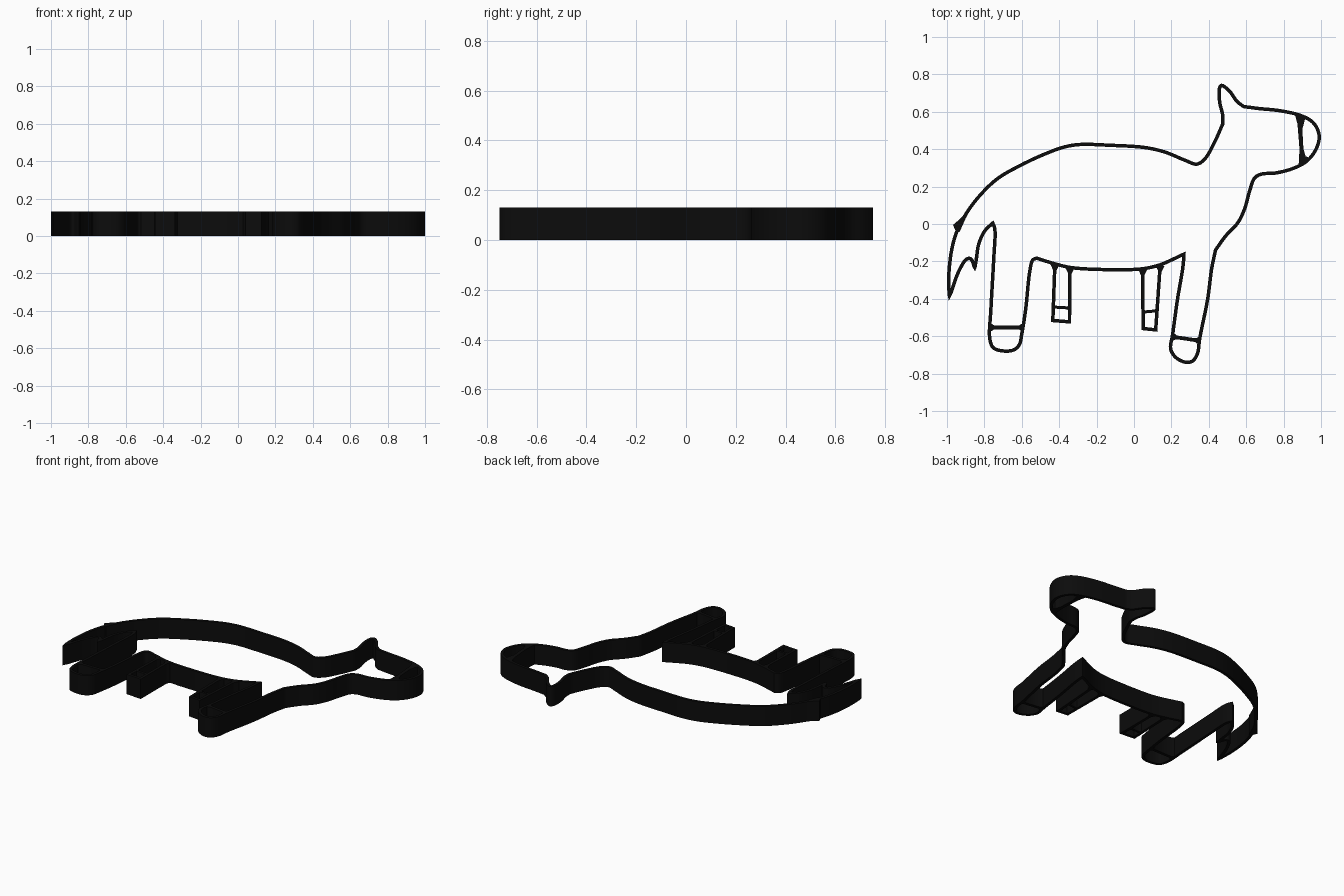
import bpy, bmesh, math
from mathutils import Vector

if "Cube" in bpy.data.objects:
    bpy.data.objects.remove(bpy.data.objects["Cube"])

H = 0.13      # wall height
W = 0.0185    # wall thickness

black = bpy.data.materials.new("black plastic")
black.diffuse_color = (0.0035, 0.0035, 0.0035, 1)
black.use_nodes = True
black.node_tree.nodes["Principled BSDF"].inputs["Base Color"].default_value = black.diffuse_color


def finish(name, bm):
    bmesh.ops.recalc_face_normals(bm, faces=bm.faces)
    me = bpy.data.meshes.new(name)
    bm.to_mesh(me)
    bm.free()
    me.materials.append(black)
    ob = bpy.data.objects.new(name, me)
    bpy.context.collection.objects.link(ob)
    bpy.ops.object.select_all(action='DESELECT')
    ob.select_set(True)
    bpy.context.view_layer.objects.active = ob
    bpy.ops.object.shade_smooth_by_angle(angle=math.radians(35))
    return ob


def smooth(points, steps=6):
    """Centripetal Catmull-Rom curve through the points, without the last one."""
    p = [Vector(q) for q in points]
    p = [2 * p[0] - p[1]] + p + [2 * p[-1] - p[-2]]
    out = []
    for a, b, c, d in zip(p, p[1:], p[2:], p[3:]):
        t1 = (b - a).length ** 0.5
        t2 = t1 + (c - b).length ** 0.5
        t3 = t2 + (d - c).length ** 0.5
        for i in range(steps):
            t = t1 + (t2 - t1) * i / steps
            e = a.lerp(b, t / t1)
            f = b.lerp(c, (t - t1) / (t2 - t1))
            g = c.lerp(d, (t - t2) / (t3 - t2))
            out.append(e.lerp(f, t / t2).lerp(f.lerp(g, (t - t1) / (t3 - t1)),
                                             (t - t1) / (t2 - t1)))
    return out


def wall(name, path, closed=True):
    """Standing wall of even thickness along a path."""
    n = len(path)
    bm = bmesh.new()
    rings = []
    for i, p in enumerate(path):
        prev = path[i - 1] if closed or i > 0 else p * 2 - path[1]
        nxt = path[(i + 1) % n] if closed or i < n - 1 else p * 2 - path[i - 1]
        d1, d2 = (p - prev).normalized(), (nxt - p).normalized()
        n1, n2 = Vector((-d1.y, d1.x)), Vector((-d2.y, d2.x))
        m = (n1 + n2).normalized()
        off = m * (W / 2 / max(m.dot(n1), 0.6))
        rings.append([bm.verts.new((q.x, q.y, z)) for q, z in
                      ((p - off, 0), (p + off, 0), (p + off, H), (p - off, H))])
    for i in range(n if closed else n - 1):
        a, b = rings[i], rings[(i + 1) % n]
        for k in range(4):
            bm.faces.new((a[k], a[(k + 1) % 4], b[(k + 1) % 4], b[k]))
    if not closed:
        bm.faces.new(rings[0])
        bm.faces.new(rings[-1])
    return finish(name, bm)


def slab(name, outline):
    """Solid full-height block with the given plan."""
    bm = bmesh.new()
    f = bm.faces.new([bm.verts.new((x, y, 0)) for x, y in outline])
    r = bmesh.ops.extrude_face_region(bm, geom=[f])
    bmesh.ops.translate(bm, vec=(0, 0, H),
                        verts=[v for v in r["geom"] if isinstance(v, bmesh.types.BMVert)])
    return finish(name, bm)


def strut(name, p, q, w=0.02, flare=0.022):
    """Cross bar whose ends widen where they meet the walls."""
    p, q = Vector(p), Vector(q)
    d = (q - p).normalized()
    s = Vector((-d.y, d.x))
    stations = [(p, w / 2 + flare * 0.6), (p + d * flare, w / 2),
                (q - d * flare, w / 2), (q, w / 2 + flare * 0.6)]
    side = [c + s * h for c, h in stations]
    other = [c - s * h for c, h in reversed(stations)]
    return slab(name, side + other)


# Body outline, as strokes that meet at the sharp corners
back = [(-.988, -.395), (-.990, -.27), (-.974, -.134), (-.947, -.04), (-.905, .043),
        (-.835, .14), (-.733, .24), (-.61, .312), (-.477, .374), (-.375, .411),
        (-.29, .425), (-.13, .421), (.057, .409), (.164, .385), (.27, .342),
        (.335, .32), (.378, .347), (.431, .438), (.474, .534)]
ear = [(.474, .534), (.474, .582), (.458, .652), (.457, .725), (.468, .741),
       (.511, .71), (.549, .657), (.586, .628)]
head = [(.586, .628), (.671, .617), (.778, .606), (.885, .582), (.949, .55),
        (.981, .507), (.990, .454), (.965, .385), (.917, .331), (.842, .294),
        (.752, .272), (.682, .267), (.645, .246), (.618, .176), (.591, .08),
        (.554, .005), (.49, -.064), (.436, -.139)]
front_leg = [(.436, -.139), (.415, -.24), (.394, -.40), (.351, -.614), (.340, -.69),
             (.314, -.732), (.276, -.739), (.223, -.713), (.196, -.668),
             (.207, -.588), (.233, -.40), (.260, -.24), (.268, -.16)]
belly = [(.268, -.16), (.201, -.192), (.137, -.219), (.041, -.24), (-.183, -.243),
         (-.343, -.232), (-.44, -.208), (-.52, -.183)]
hind_leg = [(-.52, -.183), (-.541, -.192), (-.557, -.251), (-.579, -.454),
            (-.600, -.588), (-.613, -.645), (-.643, -.673), (-.696, -.679),
            (-.752, -.662), (-.771, -.614), (-.765, -.454), (-.750, -.187),
            (-.744, -.027), (-.755, .005)]
tail = [(-.755, .005), (-.798, -.037), (-.83, -.107), (-.842, -.18), (-.851, -.238)]
tail_tip = [(-.851, -.238), (-.872, -.187), (-.894, -.187), (-.936, -.251), (-.988, -.395)]
path = []
for stroke in (back, ear, head, front_leg, belly, hind_leg, tail, tail_tip):
    path += smooth(stroke)
wall("body_outline", path)

# Far legs: open U-shaped walls hanging from the belly, each with a hoof bar
far_legs = {"far_hind_leg": [(-.423, -.213), (-.434, -.516), (-.345, -.523), (-.343, -.232)],
            "far_front_leg": [(.046, -.24), (.049, -.559), (.116, -.566), (.140, -.219)]}
for name, pts in far_legs.items():
    wall(name, [Vector(p) for p in pts], closed=False)
strut("far_hind_hoof_bar", (-.432, -.444), (-.345, -.449), .016, .012)
strut("far_front_hoof_bar", (.048, -.471), (.123, -.464), .016, .012)

# Gussets where the far legs join the belly
for i, (x, y, s) in enumerate([(-.423, -.217, 1), (-.343, -.234, -1),
                               (.046, -.243, 1), (.139, -.222, -1)]):
    slab(f"leg_gusset_{i + 1}", [(x - .024, y + .003), (x + .024, y - .002),
                                 (x + .007, y - .036), (x - .007, y - .036)])

# Near hoof bars
strut("near_hind_hoof_bar", (-.768, -.553), (-.594, -.553))
strut("near_front_hoof_bar", (.206, -.603), (.350, -.624))

# Muzzle band, wide where it meets the head
slab("muzzle_band", [(.859, .589), (.874, .535), (.885, .40), (.880, .310), (.915, .328),
                     (.946, .350), (.918, .362), (.906, .40), (.900, .507), (.917, .570)])

# Wedge at the root of the tail
slab("tail_wedge", [(-.968, -.005), (-.930, .027), (-.855, .115), (-.900, .030),
                    (-.932, -.042), (-.949, -.048)])
